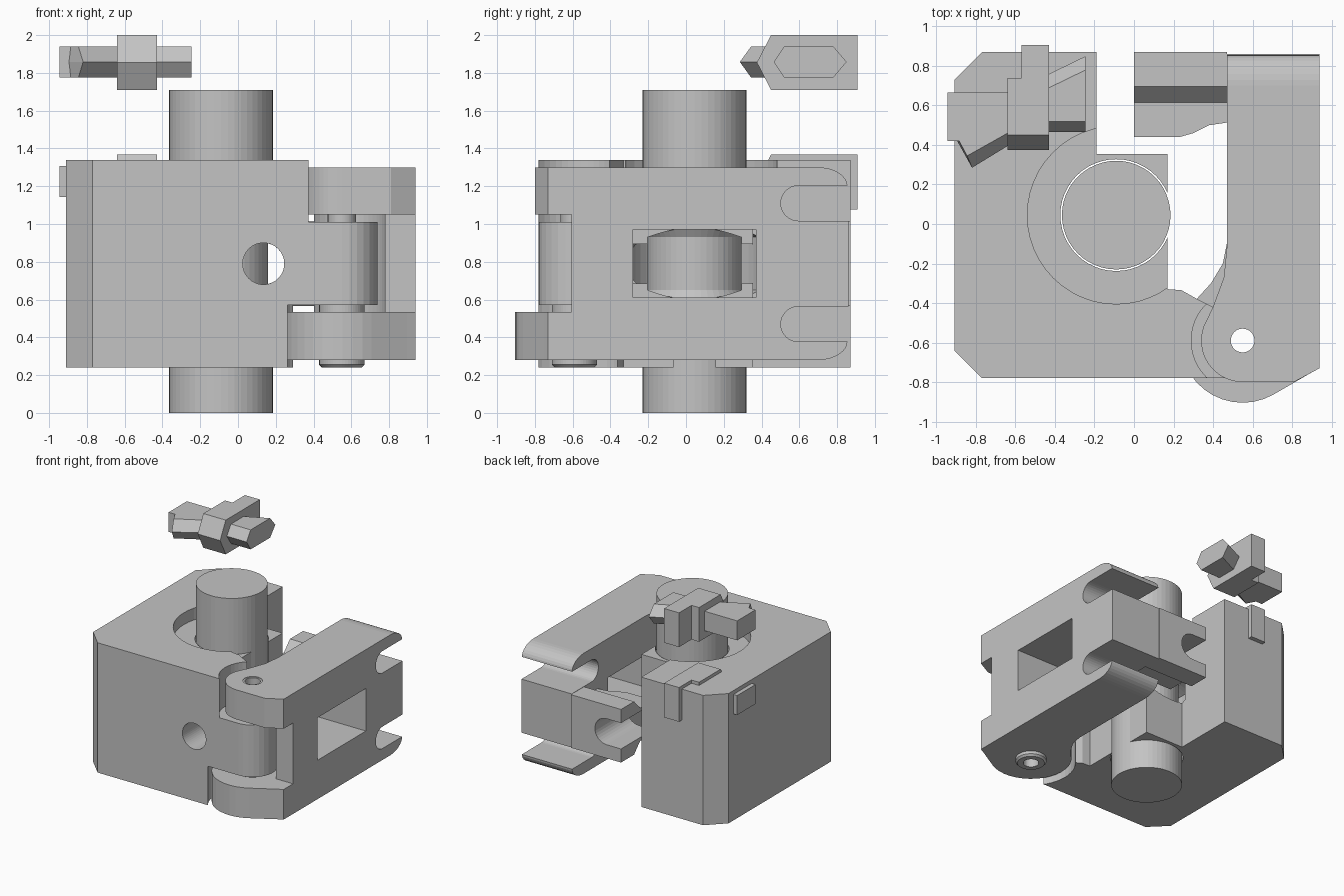
import bpy, bmesh, math

if "Cube" in bpy.data.objects:
    bpy.data.objects.remove(bpy.data.objects["Cube"])

grey = bpy.data.materials.new("machined_grey")
grey.diffuse_color = (0.55, 0.55, 0.55, 1)
grey.use_nodes = True
grey.node_tree.nodes["Principled BSDF"].inputs["Base Color"].default_value = grey.diffuse_color
HX, HY = 0.55, -0.59      # hinge axis
SX, SY = -0.09, 0.045     # shaft axis
MID = 0.79                # mirror height of the clamp


def arc(cx, cy, rx, a0, a1, n=16, ry=None):
    ry = rx if ry is None else ry
    return [(cx + rx * math.cos(math.radians(a0 + (a1 - a0) * i / n)),
             cy + ry * math.sin(math.radians(a0 + (a1 - a0) * i / n))) for i in range(n + 1)]


def loft(name, rings):
    """Solid through rings of equal length, capped at both ends."""
    bm = bmesh.new()
    vs = [[bm.verts.new(p) for p in r] for r in rings]
    n = len(vs[0])
    for a, b in zip(vs, vs[1:]):
        for i in range(n):
            bm.faces.new((a[i], a[(i + 1) % n], b[(i + 1) % n], b[i]))
    bm.faces.new(vs[0][::-1])
    bm.faces.new(vs[-1])
    bmesh.ops.recalc_face_normals(bm, faces=bm.faces)
    me = bpy.data.meshes.new(name)
    bm.to_mesh(me)
    bm.free()
    me.materials.append(grey)
    ob = bpy.data.objects.new(name, me)
    bpy.context.collection.objects.link(ob)
    return ob


def prism(name, pts, lo, hi, axis="z"):
    put = {"z": lambda u, v, w: (u, v, w), "x": lambda u, v, w: (w, u, v),
           "y": lambda u, v, w: (u, w, v)}[axis]
    return loft(name, [[put(u, v, w) for u, v in pts] for w in (lo, hi)])


def rod(name, u, v, r, lo, hi, axis="z"):
    return prism(name, arc(u, v, r, 0, 360, 48)[:-1], lo, hi, axis)


def lathe(name, x, y, prof):
    return loft(name, [[(px, py, z) for px, py in arc(x, y, r, 0, 360, 48)[:-1]] for r, z in prof])


def rect(u0, v0, u1, v1):
    return [(u0, v0), (u1, v0), (u1, v1), (u0, v1)]


def combine(ob, tools, op="DIFFERENCE"):
    for t in tools:
        m = ob.modifiers.new("bool", "BOOLEAN")
        m.operation, m.solver, m.object = op, "EXACT", t
        bpy.context.view_layer.objects.active = ob
        bpy.ops.object.modifier_apply(modifier=m.name)
        bpy.data.objects.remove(t)


# Clamp body with rounded hinge lug
body = prism("clamp_body", [(-.91, .73), (-.77, .87), (-.19, .87), (-.19, .355), (.17, .355),
                            (.17, -.33), (.24, -.335), (.32, -.38), (.40, -.42)]
             + arc(HX, HY, .19, 110, -90) + [(-.77, -.78), (-.91, -.64)], .24, 1.34)
combine(body, [
    rod("upper_lug_clearance", HX, HY, .26, 1.01, 1.5),
    rod("lower_lug_clearance", HX, HY, .345, .1, .57),
    rod("counterbore", SX, SY, .45, 1.24, 1.5),
    rod("shaft_bore", SX, SY, .283, .1, 1.5),
    lathe("inner_cavity", SX, SY, [(.282, .61), (.36, .65), (.36, .93), (.282, .97)]),
    rod("bolt_bore", .135, MID, .11, -.9, .5, "y"),
    rod("pin_bore", HX, HY, .075, .1, 1.5)])

# Shaft with narrower waist
lathe("shaft", SX, SY, [(.275, 0), (.275, .61), (.25, .65), (.25, .93), (.275, .97), (.275, 1.71)])

# Swinging arm: spine with the upper lug, plus the wider lower lug
arm = prism("swing_arm", [(.47, .86), (.47, -.12), (.455, -.27), (.40, -.42)]
            + arc(HX, HY, .21, 160, 270) + [(.81, -.80), (.94, -.73), (.94, .86)], .28, 1.30)
combine(arm, [prism("lower_lug", [(.60, -.1), (.47, -.1), (.45, -.20), (.39, -.30)]
                    + arc(HX, HY, .315, 143, 300) + [(.935, -.731), (.935, -.1)], .28, .535)], "UNION")
cuts = [
    prism("lug_gap", rect(.1, -1, 1.1, -.605), .535, 1.05),
    rod("lug_gap_round", HX, HY, .23, .535, 1.05),
    prism("window", rect(-.28, .61, .37, .97), .3, 1.1, "x"),
    rod("pin_bore", HX, HY, .075, .1, 1.5)]
for s in (1, -1):
    slot = arc(.595, 1.11 - MID, .093, 90, 270) + [(1, 1.017 - MID), (1, 1.203 - MID)]
    edge = arc(.70, 1.20 - MID, .155, 90, 0, 8, .1) + [(.95, 1.20 - MID), (.95, .6), (.70, .6)]
    for name, pts in (("slot", slot), ("rounded_edge", edge)):
        cuts.append(prism(name, [(y, MID + s * z) for y, z in pts], .3, 1.1, "x"))
combine(arm, cuts)

# Clamping tongue with U slot for the bolt
half = [(.87, .225), (.695, .225), (.615, .14), (.44, .14)]
tongue = prism("clamp_tongue", [(y, MID + z) for y, z in half]
               + [(y, MID - z) for y, z in half[::-1]], 0, .47, "x")
combine(tongue, [
    prism("bolt_slot", arc(.135, MID, .11, 90, -90) + [(-.2, .68), (-.2, .90)], .3, 1, "y"),
    prism("fairing", [(.23, .44), (.30, .46), (.38, .50), (.48, .515), (.48, .3), (.23, .3)], .4, 1.2)])

# Hollow hinge pin with a collar underneath
pin = lathe("hinge_pin", HX, HY, [(.105, .24), (.12, .255), (.12, .57), (.075, .57), (.075, 1.295)])
combine(pin, [rod("pin_hole", HX, HY, .06, .1, 1.5)])


# Locking key: one floating above, one seated in the body
def locking_key(name, dz):
    z0, zm, z1 = 1.775 + dz, 1.858 + dz, 1.94 + dz
    prof = [(.45, 1.71 + dz), (.375, 1.855 + dz), (.45, 2.0 + dz)]
    prism(name + "_wide_bar", [(.74, 1.71 + dz)] + prof + [(.74, 2.0 + dz)], -.64, -.57, "x")
    prism(name + "_long_bar", [(.907, 1.71 + dz)] + prof + [(.907, 2.0 + dz)], -.57, -.43, "x")

    def hexa(x, y0, y1):
        return [(x, y0, zm), (x, y0 + .055, z1), (x, y1 - .07, z1),
                (x, y1, zm), (x, y1 - .07, z0), (x, y0 + .055, z0)]
    loft(name + "_right_arm", [hexa(-.43, .465, .76), hexa(-.245, .465, .85)])

    back = [(-.64, .665), (-.945, .665), (-.945, .42)]
    inner = back + [(-.885, .42), (-.845, .345), (-.64, .46)]
    outer = back + [(-.895, .42), (-.82, .285), (-.64, .395)]
    loft(name + "_left_arm", [[(x, y, z) for x, y in pts]
                              for pts, z in ((inner, z0), (outer, zm), (inner, z1))])


locking_key("loose_key", 0)
locking_key("seated_key", -.633)
